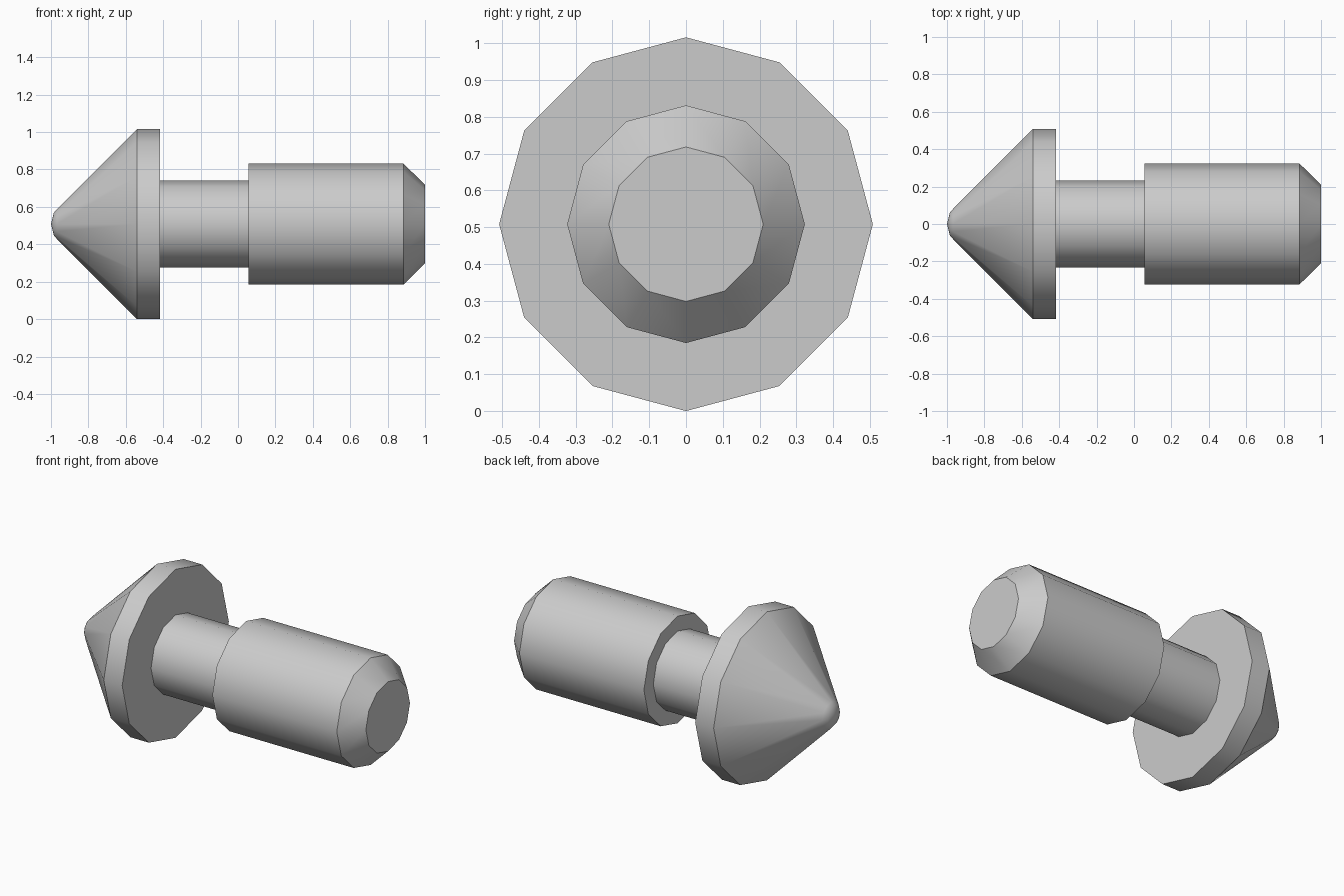
import bpy, bmesh, math

if "Cube" in bpy.data.objects:
    bpy.data.objects.remove(bpy.data.objects["Cube"])

SIDES = 12
AXIS_Z = 0.508


def lathe(name, profile):
    """Revolve (x, radius) points around the x axis; zero radius makes a pole."""
    bm = bmesh.new()
    rings = []
    for x, r in profile:
        if r == 0:
            rings.append([bm.verts.new((x, 0, AXIS_Z))] * SIDES)
        else:
            angles = [2 * math.pi * i / SIDES for i in range(SIDES)]
            rings.append([bm.verts.new((x, r * math.sin(a), AXIS_Z + r * math.cos(a)))
                          for a in angles])
    for a, b in zip(rings, rings[1:]):
        for i in range(SIDES):
            j = (i + 1) % SIDES
            bm.faces.new(list(dict.fromkeys((a[i], a[j], b[j], b[i]))))
    # flat end cap
    bm.faces.new(rings[-1])
    bmesh.ops.recalc_face_normals(bm, faces=bm.faces[:])
    mesh = bpy.data.meshes.new(name)
    bm.to_mesh(mesh)
    bm.free()
    obj = bpy.data.objects.new(name, mesh)
    bpy.context.collection.objects.link(obj)
    bpy.ops.object.select_all(action='DESELECT')
    obj.select_set(True)
    bpy.context.view_layer.objects.active = obj
    bpy.ops.object.shade_smooth_by_angle(angle=math.radians(35))
    return obj


lathe("pointed_pin", [
    (-1.0, 0), (-0.985, 0.06), (-0.968, 0.08),    # blunted tip
    (-0.54, 0.508), (-0.417, 0.508),              # cone and rim
    (-0.417, 0.233), (0.055, 0.233),              # narrow neck
    (0.055, 0.323), (0.885, 0.323),               # thick shank
    (1.0, 0.21),                                  # chamfered end
])
